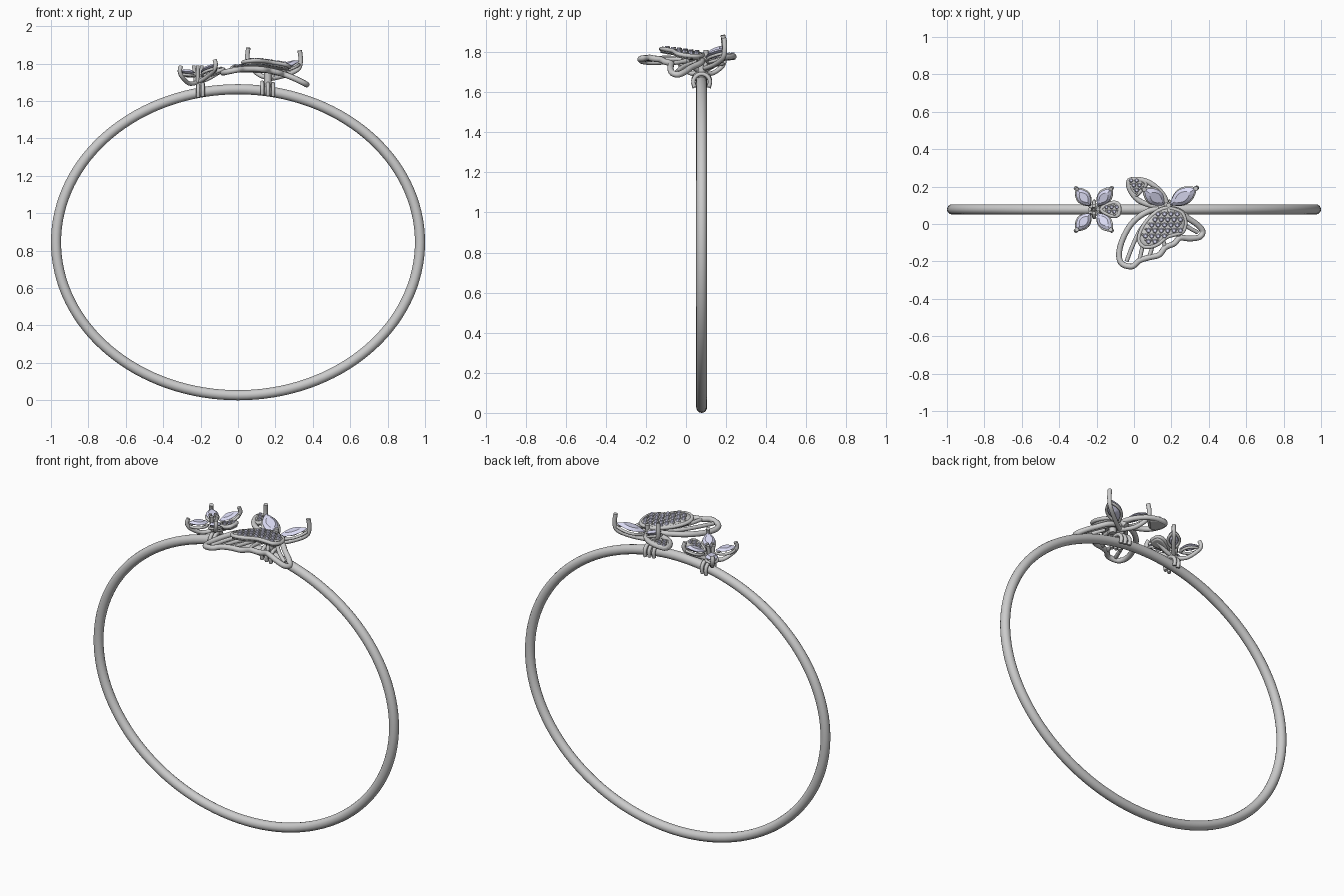
import bpy, bmesh, math
from mathutils import Vector as V

if "Cube" in bpy.data.objects:
    bpy.data.objects.remove(bpy.data.objects["Cube"])

gem_mat = bpy.data.materials.new("pale_gem")
gem_mat.diffuse_color = (0.72, 0.72, 0.92, 1)
gem_mat.use_nodes = True
gem_mat.node_tree.nodes["Principled BSDF"].inputs["Base Color"].default_value = gem_mat.diffuse_color


def finish(name, bm, smooth=True, mat=None):
    bmesh.ops.recalc_face_normals(bm, faces=bm.faces)
    me = bpy.data.meshes.new(name)
    bm.to_mesh(me)
    bm.free()
    ob = bpy.data.objects.new(name, me)
    bpy.context.collection.objects.link(ob)
    if mat:
        me.materials.append(mat)
    for p in me.polygons:
        p.use_smooth = smooth
    return ob


def spline(pts, closed=False, n=5):
    """Catmull-Rom through the points."""
    pts = [V(p) for p in pts]
    c, out = len(pts), []
    get = (lambda i: pts[i % c]) if closed else (lambda i: pts[max(0, min(c - 1, i))])
    for i in range(c if closed else c - 1):
        a, b, d, e = (get(i + k) for k in (-1, 0, 1, 2))
        for j in range(n):
            t = j / n
            out.append(0.5 * (2 * b + (d - a) * t + (2 * a - 5 * b + 4 * d - e) * t * t
                              + (3 * b - a - 3 * d + e) * t ** 3))
    if not closed:
        out.append(pts[-1])
    return out


def tube(name, pts, r, closed=False, res=3):
    cu = bpy.data.curves.new(name, 'CURVE')
    cu.dimensions = '3D'
    cu.bevel_depth, cu.bevel_resolution, cu.use_fill_caps = r, res, True
    sp = cu.splines.new('POLY')
    sp.points.add(len(pts) - 1)
    for p, q in zip(sp.points, pts):
        p.co = (*q, 1)
    sp.use_cyclic_u = closed
    tmp = bpy.data.objects.new(name + "_path", cu)
    bpy.context.collection.objects.link(tmp)
    bpy.context.view_layer.update()
    me = bpy.data.meshes.new_from_object(tmp.evaluated_get(bpy.context.evaluated_depsgraph_get()))
    bpy.data.objects.remove(tmp)
    bm = bmesh.new()
    bm.from_mesh(me)
    return finish(name, bm)


def marquise(name, p0, p1, w, h, up=(0, 0, 1)):
    """Pointed oval stone with table and pavilion, in a metal rim."""
    p0, p1 = V(p0), V(p1)
    u = (p1 - p0) / 2
    side = V(up).cross(u).normalized()
    nrm = u.cross(side).normalized()
    N = 8
    shape = [(-1 + 2 * i / N, 1) for i in range(N)] + [(1 - 2 * i / N, -1) for i in range(N)]
    at = lambda k, z: [(p0 + p1) / 2 + u * s * k + side * (g * w * (1 - s * s) * k) + nrm * z for s, g in shape]
    bm = bmesh.new()
    rings = [[bm.verts.new(c) for c in at(k, z)] for k, z in ((.12, -1.4 * h), (1, 0), (.6, h))]
    for a, b in zip(rings, rings[1:]):
        for i in range(2 * N):
            j = (i + 1) % (2 * N)
            bm.faces.new((a[i], a[j], b[j], b[i]))
    bm.faces.new(rings[0])
    bm.faces.new(rings[2])
    finish(name, bm, False, gem_mat)
    tube(name + "_rim", at(.93, -.018), .008, True, 2)


def inside(x, y, poly):
    hit = False
    for a, b in zip(poly, poly[1:] + poly[:1]):
        if (a.y > y) != (b.y > y) and x < (b.x - a.x) * (y - a.y) / (b.y - a.y) + a.x:
            hit = not hit
    return hit


def pave(name, outline, zf, step, r):
    """Curved thick plate covered with small stones and beads."""
    edge = spline([(x, y, 0) for x, y in outline], True, 5)
    mid = sum(edge, V()) / len(edge)
    bm = bmesh.new()
    rings = []
    for k in (1, .75, .5, .25):
        row = [mid + (p - mid) * k for p in edge]
        rings.append([bm.verts.new((p.x, p.y, zf(p.x, p.y))) for p in row])
    n = len(edge)
    for a, b in zip(rings, rings[1:]):
        for i in range(n):
            bm.faces.new((a[i], a[(i + 1) % n], b[(i + 1) % n], b[i]))
    bm.faces.new(rings[-1])
    ob = finish(name + "_plate", bm)
    if ob.data.polygons[0].normal.z < 0:
        ob.data.flip_normals()
    m = ob.modifiers.new("thickness", 'SOLIDIFY')
    m.thickness, m.offset = .026, -1
    tube(name + "_edge", [V((p.x, p.y, zf(p.x, p.y) - .008)) for p in edge], .011, True, 2)
    inner = [mid + (p - mid) * .9 for p in edge]
    gems, beads = bmesh.new(), bmesh.new()
    x0, y0 = min(p.x for p in edge), min(p.y for p in edge)
    for j in range(20):
        for i in range(20):
            x, y = x0 + (i + .5 * (j % 2)) * step, y0 + j * step * .866
            for bx, tgt in ((x, gems), (x + step / 2, beads)):
                by = y if tgt is gems else y + step * .29
                if not inside(bx, by, inner):
                    continue
                pos = V((bx, by, zf(bx, by) + .002))
                if tgt is gems:
                    f = bmesh.ops.create_cone(tgt, cap_ends=True, segments=8, radius1=r, radius2=r * .55, depth=.014)
                    bmesh.ops.translate(tgt, verts=f["verts"], vec=pos)
                else:
                    f = bmesh.ops.create_icosphere(tgt, subdivisions=1, radius=.0065)
                    bmesh.ops.translate(tgt, verts=f["verts"], vec=pos + V((0, 0, .003)))
    finish(name + "_stones", gems, False, gem_mat)
    finish(name + "_beads", beads)


# Oval bangle
RY = .078
ring_z = lambda x: .845 + .818 * math.sqrt(1 - (x / .973) ** 2)
tube("bangle", [V((.973 * math.cos(a), RY, .845 + .818 * math.sin(a)))
                for a in (i * math.tau / 128 for i in range(128))], .027, True, 6)

# Clips saddling the bangle, with a post above
for label, xs, top in (("flower", (-.213, -.188), 1.73), ("butterfly", (.13, .16, .188), 1.77)):
    for x in xs:
        z = ring_z(x)
        pts = [V((x, RY + .042 * math.cos(a), z + .002 + .042 * math.sin(a)))
               for a in (math.pi * i / 12 for i in range(13))]
        pts = [V((x, RY + .036, z - .022))] + pts + [V((x, RY - .036, z - .022))]
        tube(label + "_clip", pts, .0105)
    c = sum(xs) / len(xs)
    tube(label + "_post", [V((c, RY, ring_z(c) + .02)), V((c, RY, top))], .02)

# Small flower: four marquise petals with curved arms and end prongs
fx = -.215
fz = lambda x: 1.755 + .18 * (x - fx)
for sx in (-1, 1):
    for sy in (-1, 1):
        tx, ty = fx + sx * .092, RY + sy * .11
        marquise("flower_petal", (fx + sx * .018, RY + sy * .02, fz(fx) - .005), (tx, ty, fz(tx) + .022), .034, .012)
        tube("flower_arm", spline([(fx, RY, 1.70), (fx + sx * .045, RY + sy * .05, fz(tx) - .045),
                                   (tx - sx * .01, ty - sy * .01, fz(tx) - .012),
                                   (tx + sx * .004, ty + sy * .004, fz(tx) + .02),
                                   (tx - sx * .002, ty - sy * .002, fz(tx) + .048)]), .0115)
for dx, dy in ((.022, 0), (-.022, 0), (0, .02), (0, -.02)):
    tube("flower_centre_prong", [V((fx + dx * .5, RY + dy * .5, 1.70)), V((fx + dx, RY + dy, 1.79))], .010)

# Fifth flower petal, set with tiny stones
pave("flower_pave_petal", [(-.175, RY), (-.12, RY + .034), (-.085, RY + .03), (-.078, RY),
                           (-.085, RY - .03), (-.12, RY - .034)], lambda x, y: 1.765 + .3 * (x + .12), .028, .0125)
tube("flower_pave_arm", spline([(fx, RY, 1.70), (-.16, RY, 1.72), (-.1, RY, 1.755)]), .012)

# Butterfly: two marquise stones with tall prongs
bx, by = .18, .095
for tx, ty, tz in ((.055, .185, 1.83), (.33, .19, 1.815)):
    d = V((tx - bx, ty - by, 0)).normalized()
    marquise("butterfly_marquise", (bx + d.x * .015, by + d.y * .015, 1.765), (tx, ty, tz), .042, .014)
    tube("butterfly_marquise_arm", spline([(bx, by, 1.72), ((bx + tx) / 2, (by + ty) / 2, 1.738),
                                           (tx - d.x * .012, ty - d.y * .012, tz - .045),
                                           (tx + d.x * .006, ty + d.y * .006, tz),
                                           (tx, ty, tz + .055)]), .0125)
tube("butterfly_body", spline([(.165, .13, 1.735), (.178, .1, 1.77), (.19, .06, 1.785)]), .016)
tube("butterfly_body_prong", [V((.183, .098, 1.72)), V((.185, .1, 1.81))], .012)

# Openwork front wing: scalloped frame and veins on a bowed surface
wz = lambda x, y: 1.772 - .95 * (x - .07) ** 2
on = lambda pts: [(x, y, wz(x, y)) for x, y in pts]
frame = [(.13, .08), (.06, .06), (-.01, .005), (-.06, -.08), (-.08, -.16), (-.065, -.212), (-.01, -.227),
         (.03, -.195), (.085, -.178), (.135, -.165), (.168, -.125), (.215, -.105), (.245, -.075), (.3, -.078),
         (.35, -.07), (.367, -.04), (.34, -.005), (.29, .03), (.23, .075)]
tube("wing_frame", spline(on(frame), True), .0155)
for vein in ([(.1, .05), (.035, -.03), (-.005, -.11), (-.04, -.2)], [(.1, -.02), (.05, -.11), (.03, -.195)],
             [(.13, -.02), (.105, -.1), (.08, -.18)], [(.16, -.02), (.155, -.08), (.168, -.125)],
             [(.2, 0), (.225, -.04), (.245, -.075)], [(.22, .05), (.28, -.01), (.34, -.045)]):
    tube("wing_vein", spline(on(vein)), .011)

# Raised front wing covered in small stones
pave("front_pave_wing", [(.15, .08), (.085, .035), (.04, -.03), (.028, -.09), (.06, -.123), (.12, -.112),
                         (.175, -.07), (.225, -.055), (.262, -.04), (.275, .01), (.255, .06), (.2, .082)],
     lambda x, y: 1.825 - .14 * (y + .12) - .7 * (x - .12) ** 2, .034, .0155)
tube("pave_wing_support", [V((.15, 0, 1.75)), V((.15, 0, 1.79))], .02)

# Back wing: loop with a stone-set tip
bz = lambda x, y: 1.775 + .1 * (y - .2) - .3 * (x - .08) ** 2
loop = [(.165, .09), (.09, .1), (.02, .13), (-.022, .185), (-.025, .23), (.02, .238), (.08, .222), (.135, .18), (.168, .13)]
tube("back_wing_loop", spline([(x, y, bz(x, y)) for x, y in loop], True), .0145)
pave("back_wing_tip", [(-.026, .235), (-.024, .19), (.005, .155), (.035, .175), (.065, .215), (.03, .238)],
     lambda x, y: bz(x, y) + .012, .03, .0135)
